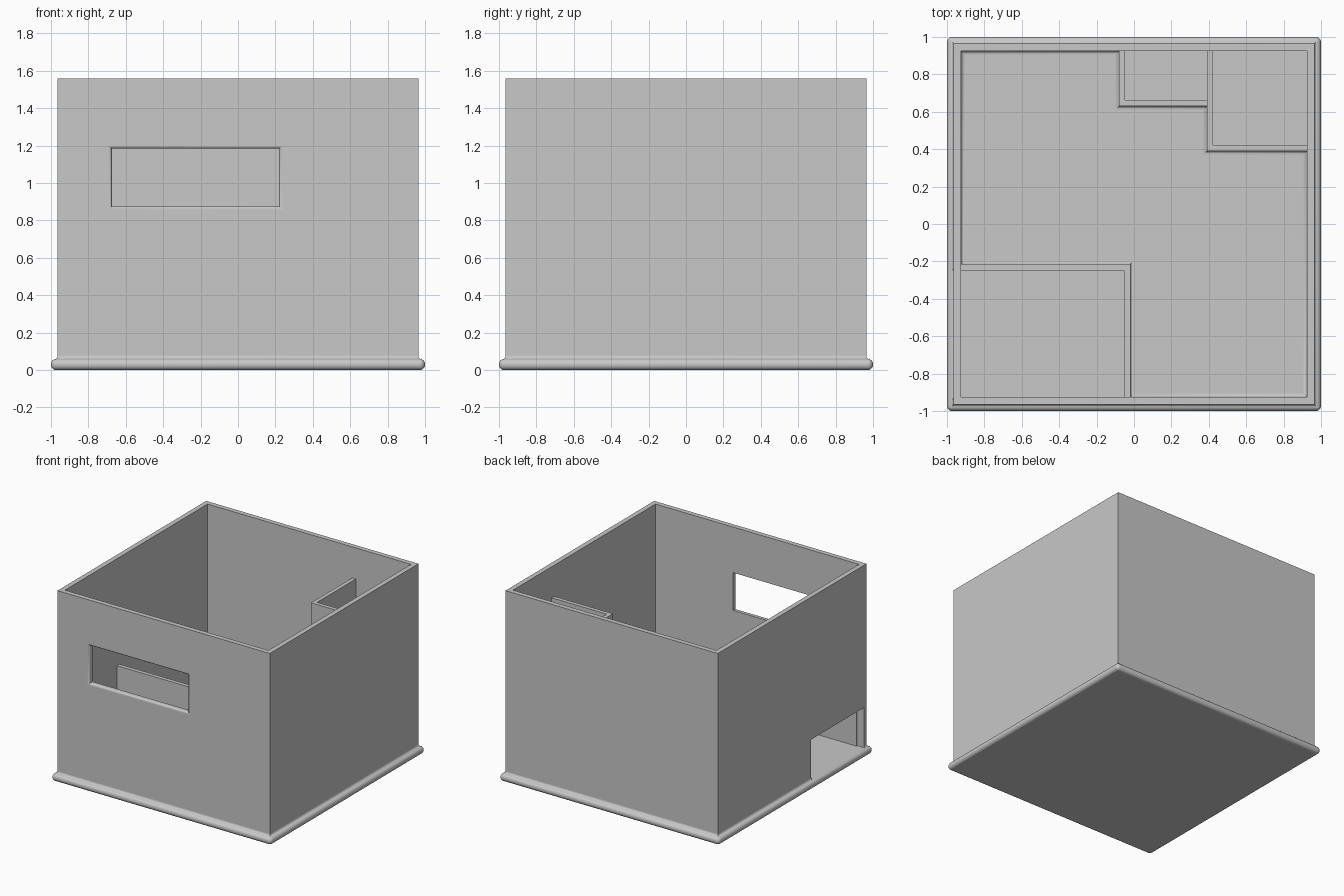
import bpy, bmesh, math
from mathutils import Vector

cube = bpy.data.objects.get("Cube")
if cube:
    bpy.data.objects.remove(cube, do_unlink=True)

FLOOR, TOP = 0.06, 1.56
OUT, INN = 0.965, 0.925

grey = bpy.data.materials.new("plain_grey")
grey.use_nodes = True
grey.diffuse_color = (0.58, 0.58, 0.58, 1)
grey.node_tree.nodes["Principled BSDF"].inputs["Base Color"].default_value = grey.diffuse_color


def rect(x0, y0, x1, y1):
    return [(x0, y0), (x1, y0), (x1, y1), (x0, y1)]


def offset(loop, d, is_loop):
    """Shift a right-angled path to its left by d, with mitred corners."""
    pts = [Vector(p) for p in loop]
    n = len(pts)
    result = []
    for i, p in enumerate(pts):
        shift = Vector((0, 0))
        for a, b in ((i - 1, i), (i, i + 1)):
            if is_loop or (a >= 0 and b < n):
                e = (pts[b % n] - pts[a % n]).normalized()
                shift += Vector((-e.y, e.x))
        result.append(p + shift * d)
    return result


def sweep(name, loop, profile, is_loop=True, ring=False, upright=False):
    """Sweep (offset, height) profile along a path; ring joins the profile's ends."""
    bm = bmesh.new()
    rows = []
    for d, h in profile:
        pts = offset(loop, d, is_loop)
        rows.append([bm.verts.new((p.x, h, p.y) if upright else (p.x, p.y, h)) for p in pts])
    n, m = len(loop), len(profile)
    for j in range(m if ring else m - 1):
        a, b = rows[j], rows[(j + 1) % m]
        for i in range(n if is_loop else n - 1):
            k = (i + 1) % n
            bm.faces.new((a[i], a[k], b[k], b[i]))
    if not ring:
        bm.faces.new(rows[0])
        bm.faces.new(rows[-1])
    elif not is_loop:
        bm.faces.new([r[0] for r in rows])
        bm.faces.new([r[-1] for r in rows])
    bmesh.ops.recalc_face_normals(bm, faces=bm.faces)
    mesh = bpy.data.meshes.new(name)
    bm.to_mesh(mesh)
    bm.free()
    mesh.materials.append(grey)
    obj = bpy.data.objects.new(name, mesh)
    bpy.context.collection.objects.link(obj)
    return obj


def smooth(obj):
    for p in obj.data.polygons:
        p.use_smooth = True
    obj.data.set_sharp_from_angle(angle=math.radians(35))


def arc(r, steps=6):
    angles = [math.pi / 2 * i / steps for i in range(steps + 1)]
    return [(r * (1 - math.sin(t)), r * (1 - math.cos(t))) for t in angles]


# Floor slab with a fully rounded rim
slab = sweep("floor_slab", rect(-1, -1, 1, 1), [(0, 0), (0, FLOOR)])
bevel = slab.modifiers.new("rounded_rim", 'BEVEL')
bevel.width, bevel.segments = 0.028, 6
smooth(slab)

# Outer walls
wall = OUT - INN
walls = sweep("outer_walls", rect(-INN, -INN, INN, INN),
              [(0, FLOOR), (0, TOP), (-wall, TOP), (-wall, FLOOR)], ring=True)

# Window opening with rounded outer edge, and low side doorway
flare = [(-d, -OUT + h) for d, h in arc(0.016)]
window = sweep("window_cutter", rect(-0.675, 0.875, 0.22, 1.185),
               [(flare[0][0], -1.05)] + flare + [(0, -0.85)], upright=True)
door = sweep("doorway_cutter", rect(-1.1, -0.935, -0.9, -0.247), [(0, 0.03), (0, 0.39)])
for cutter in (window, door):
    cutter.hide_render = True
    cutter.hide_viewport = False
    cut = walls.modifiers.new(cutter.name, 'BOOLEAN')
    cut.operation, cut.solver, cut.object = 'DIFFERENCE', 'EXACT', cutter

# Bake the openings into the walls and drop the cutters
graph = bpy.context.evaluated_depsgraph_get()
walls_mesh = bpy.data.meshes.new_from_object(walls.evaluated_get(graph))
walls.modifiers.clear()
walls.data = walls_mesh
for cutter in (window, door):
    bpy.data.objects.remove(cutter, do_unlink=True)
smooth(walls)

# Partitions, each an open path thickened to its left
partitions = {
    "front_room_partition": ([(-0.02, -INN), (-0.02, -0.215), (-INN, -0.215)], 0.68),
    "back_niche_partition": ([(-0.08, INN), (-0.08, 0.63), (0.39, 0.63)], 0.68),
    "back_corner_partition": ([(0.39, INN), (0.39, 0.39), (INN, 0.39)], 1.305),
}
for name, (path, height) in partitions.items():
    sweep(name, path, [(0, FLOOR), (0, height), (0.033, height), (0.033, FLOOR)],
          is_loop=False, ring=True)

# Coved joints where the walls meet the floor
main_room = [(-0.02, -INN), (INN, -INN), (INN, 0.39), (0.39, 0.39), (0.39, 0.63),
             (-0.08, 0.63), (-0.08, INN), (-INN, INN), (-INN, -0.215), (-0.02, -0.215)]
outside = [(-OUT, -0.247), (-OUT, OUT), (OUT, OUT), (OUT, -OUT), (-OUT, -OUT), (-OUT, -0.935)]
for name, path, is_loop, z in (("inner_cove", main_room, True, FLOOR),
                               ("outer_cove", outside, False, FLOOR - 0.003)):
    profile = [(d, z + h) for d, h in arc(0.02)] + [(0, z)]
    smooth(sweep(name, path, profile, is_loop=is_loop, ring=True))
